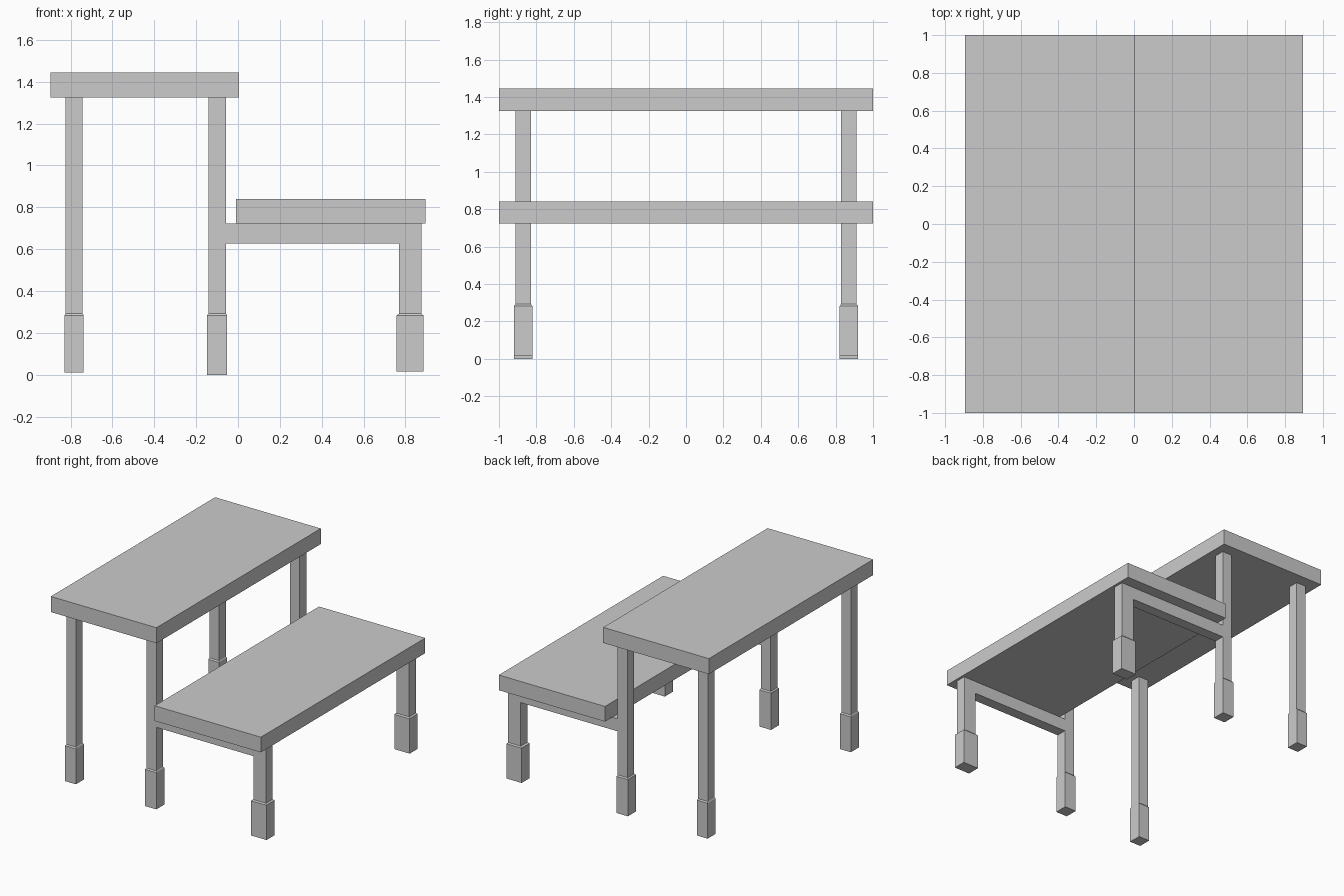
import bpy, bmesh

if "Cube" in bpy.data.objects:
    bpy.data.objects.remove(bpy.data.objects["Cube"])

LEG_Y = 0.871   # leg centre line, mirrored to both ends
LEG_D = 0.082   # leg depth in y


def finish(name, bm):
    bmesh.ops.recalc_face_normals(bm, faces=bm.faces)
    mesh = bpy.data.meshes.new(name)
    bm.to_mesh(mesh)
    bm.free()
    obj = bpy.data.objects.new(name, mesh)
    bpy.context.collection.objects.link(obj)
    return obj


def extrude_profile(name, points, y0, y1):
    """Extrude an (x, z) outline along y."""
    bm = bmesh.new()
    face = bm.faces.new([bm.verts.new((x, y0, z)) for x, z in points])
    new = bmesh.ops.extrude_face_region(bm, geom=[face])["geom"]
    verts = [v for v in new if isinstance(v, bmesh.types.BMVert)]
    bmesh.ops.translate(bm, verts=verts, vec=(0, y1 - y0, 0))
    return finish(name, bm)


def box(name, x0, x1, y0, y1, z0, z1):
    return extrude_profile(name, [(x0, z0), (x1, z0), (x1, z1), (x0, z1)], y0, y1)


def foot(name, x0, x1, leg_x0, leg_x1, y, z0):
    """Square sleeve whose upper rim slopes in to the leg."""
    rings = [(x0, x1, 0.049, z0), (x0, x1, 0.049, 0.283),
             (leg_x0, leg_x1, LEG_D / 2, 0.292)]
    bm = bmesh.new()
    loops = [[bm.verts.new(p) for p in
              ((a, y - h, z), (b, y - h, z), (b, y + h, z), (a, y + h, z))]
             for a, b, h, z in rings]
    for lo, hi in zip(loops, loops[1:]):
        for i in range(4):
            j = (i + 1) % 4
            bm.faces.new((lo[i], lo[j], hi[j], hi[i]))
    bm.faces.new(loops[0])
    bm.faces.new(loops[-1])
    return finish(name, bm)


# Two slabs
box("table_top", -0.895, 0.005, -1, 1, 1.325, 1.445)
box("bench_seat", -0.01, 0.895, -1, 1, 0.723, 0.84)

for side, s in (("front", -1), ("back", 1)):
    y = s * LEG_Y
    y0, y1 = y - LEG_D / 2, y + LEG_D / 2
    # Tall table legs
    box(f"{side}_outer_leg", -0.824, -0.742, y0, y1, 0.28, 1.325)
    box(f"{side}_middle_leg", -0.14, -0.057, y0, y1, 0.28, 1.325)
    # Bench rail and short leg in one bent piece
    extrude_profile(f"{side}_bench_frame",
                    [(-0.057, 0.627), (0.77, 0.627), (0.77, 0.28),
                     (0.876, 0.28), (0.876, 0.723), (-0.057, 0.723)], y0, y1)
    # Foot sleeves
    foot(f"{side}_outer_foot", -0.829, -0.737, -0.824, -0.742, y, 0.01)
    foot(f"{side}_middle_foot", -0.149, -0.052, -0.14, -0.057, y, 0.0)
    foot(f"{side}_bench_foot", 0.756, 0.887, 0.77, 0.876, y, 0.015)
